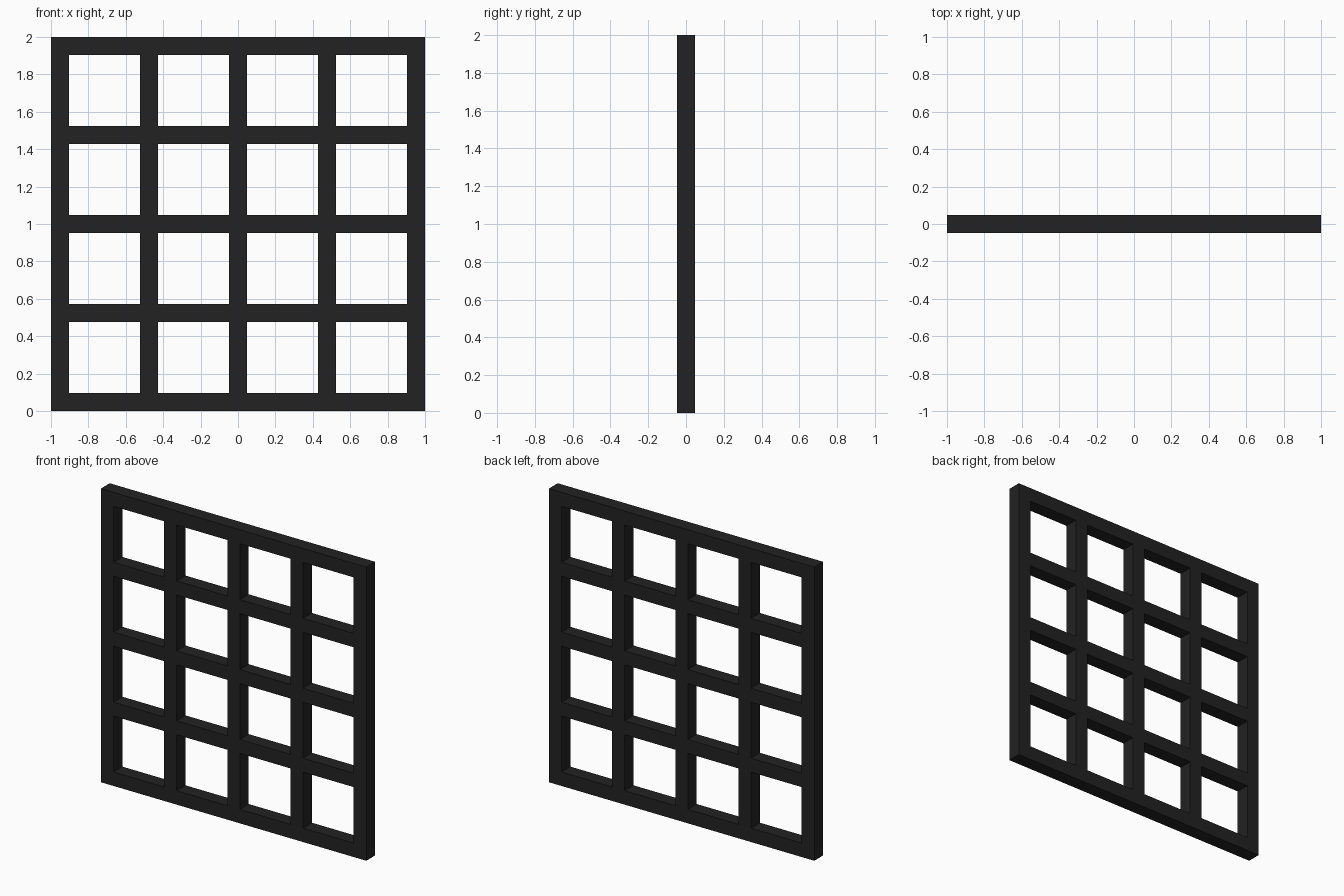
import bpy
import bmesh

if "Cube" in bpy.data.objects:
    bpy.data.objects.remove(bpy.data.objects["Cube"])

BARS = 5                 # bars in each direction
BAR = 2 / 21             # bar width and thickness
PITCH = (2 - BAR) / (BARS - 1)

# Edge positions of all bars, from 0 to 2
cuts = [i * PITCH + side for i in range(BARS) for side in (0, BAR)]
n = len(cuts)

# Flat lattice in the front plane, leaving the openings empty
bm = bmesh.new()
verts = [[bm.verts.new((x - 1, -BAR / 2, z)) for x in cuts] for z in cuts]
for r in range(n - 1):
    for c in range(n - 1):
        if r % 2 and c % 2:
            continue     # opening between bars
        bm.faces.new((verts[r][c], verts[r][c + 1],
                      verts[r + 1][c + 1], verts[r + 1][c]))

# Give the lattice its depth
ext = bmesh.ops.extrude_face_region(bm, geom=bm.faces[:], use_keep_orig=True)
back = [g for g in ext["geom"] if isinstance(g, bmesh.types.BMVert)]
bmesh.ops.translate(bm, verts=back, vec=(0, BAR, 0))
bmesh.ops.recalc_face_normals(bm, faces=bm.faces[:])

mesh = bpy.data.meshes.new("lattice_panel")
bm.to_mesh(mesh)
bm.free()
panel = bpy.data.objects.new("lattice_panel", mesh)
bpy.context.collection.objects.link(panel)

# Near-black finish
mat = bpy.data.materials.new("black_metal")
mat.diffuse_color = (0.016, 0.016, 0.016, 1)
mat.use_nodes = True
mat.node_tree.nodes["Principled BSDF"].inputs["Base Color"].default_value = mat.diffuse_color
mesh.materials.append(mat)
